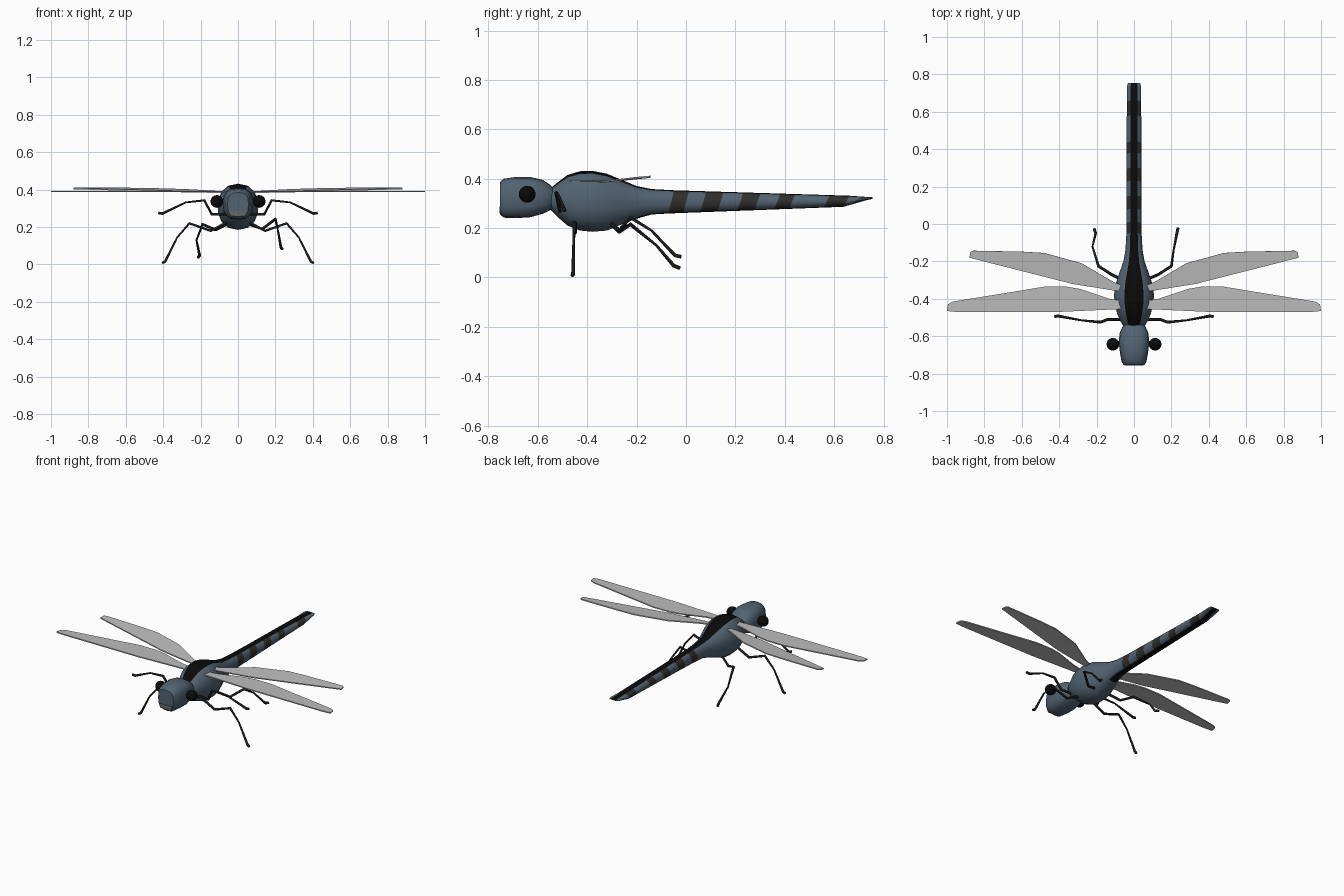
import bpy
import bmesh
from math import sin, cos, pi, copysign
from mathutils import Vector

default_cube = bpy.data.objects.get("Cube")
if default_cube:
    bpy.data.objects.remove(default_cube, do_unlink=True)


def make_material(name, red, green, blue):
    material = bpy.data.materials.new(name)
    material.use_nodes = True
    color = (red, green, blue, 1)
    material.diffuse_color = color
    material.node_tree.nodes["Principled BSDF"].inputs["Base Color"].default_value = color
    return material


slate_blue = make_material("slate blue", 0.085, 0.125, 0.17)
black = make_material("black", 0.003, 0.003, 0.003)
band_brown = make_material("dark band", 0.03, 0.028, 0.025)
wing_grey = make_material("wing grey", 0.5, 0.5, 0.5)
leg_black = make_material("leg black", 0.012, 0.012, 0.012)
mouth_grey = make_material("mouth grey", 0.14, 0.14, 0.14)


def finish(name, bm, materials, smooth_angle=None):
    """Turn a bmesh into a named object with its materials."""
    bmesh.ops.recalc_face_normals(bm, faces=bm.faces)
    mesh = bpy.data.meshes.new(name)
    bm.to_mesh(mesh)
    bm.free()
    for material in materials:
        mesh.materials.append(material)
    obj = bpy.data.objects.new(name, mesh)
    bpy.context.collection.objects.link(obj)
    if smooth_angle:
        bpy.ops.object.select_all(action="DESELECT")
        obj.select_set(True)
        bpy.context.view_layer.objects.active = obj
        bpy.ops.object.shade_smooth_by_angle(angle=smooth_angle)
    return obj


def loft(bm, rows, sides, power=1.0, paint=None):
    """Skin rings given as (y, half width, bottom, top, slant)."""
    rings = []
    for y, width, low, high, slant in rows:
        ring = []
        for i in range(sides):
            angle = 2 * pi * i / sides
            s, c = sin(angle), cos(angle)
            x = width * copysign(abs(s) ** power, s)
            up = copysign(abs(c) ** power, c)
            z = (low + high) / 2 + up * (high - low) / 2
            ring.append(bm.verts.new((x, y + slant * up, z)))
        rings.append(ring)
    for row, (a, b) in enumerate(zip(rings, rings[1:])):
        for i in range(sides):
            j = (i + 1) % sides
            face = bm.faces.new((a[i], a[j], b[j], b[i]))
            if paint:
                face.material_index = paint(row, i)
    bm.faces.new(rings[0])
    bm.faces.new(rings[-1])


# Thorax and tail in one skin
thorax_rows = [
    (-0.55, 0.055, 0.275, 0.36, 0),
    (-0.52, 0.075, 0.245, 0.385, 0),
    (-0.48, 0.092, 0.21, 0.415, 0),
    (-0.43, 0.105, 0.19, 0.43, 0),
    (-0.38, 0.11, 0.185, 0.432, 0),
    (-0.32, 0.10, 0.19, 0.42, 0),
    (-0.26, 0.08, 0.215, 0.395, 0),
    (-0.2, 0.058, 0.238, 0.37, 0),
    (-0.14, 0.047, 0.255, 0.358, 0),
]
tail_rows = []
for y in (-0.06, 0, 0.07, 0.14, 0.22, 0.29, 0.37, 0.43, 0.57, 0.65):
    along = (y + 0.06) / 0.81
    tail_rows.append((y, 0.042 - 0.003 * along, 0.259 + 0.031 * along,
                      0.353 - 0.025 * along, 0.012))
tail_rows.append((0.735, 0.038, 0.314, 0.326, 0))
tail_rows.append((0.755, 0.033, 0.318, 0.325, 0))
SIDES = 14
first_tail = len(thorax_rows)


def paint_body(row, i):
    if i in (0, SIDES - 1):
        return 1                                  # back stripe
    if row >= first_tail - 2 and i in (SIDES // 2 - 1, SIDES // 2):
        return 1                                  # belly stripe under the tail
    tail_row = row - first_tail
    return 2 if tail_row in (0, 2, 4, 6, 8) else 0


bm = bmesh.new()
loft(bm, thorax_rows + tail_rows, SIDES, 0.9, paint_body)
finish("body", bm, [slate_blue, black, band_brown], 0.7)

# Head
bm = bmesh.new()
loft(bm, [
    (-0.753, 0.056, 0.256, 0.385, 0),
    (-0.738, 0.066, 0.242, 0.4, 0),
    (-0.69, 0.075, 0.24, 0.407, 0),
    (-0.63, 0.082, 0.244, 0.407, 0),
    (-0.58, 0.076, 0.258, 0.395, 0),
    (-0.55, 0.062, 0.272, 0.375, 0),
    (-0.53, 0.045, 0.29, 0.355, 0),
], 16, 0.7)
finish("head", bm, [slate_blue], 0.7)

# Mouth plate
bm = bmesh.new()
bmesh.ops.create_cube(bm, size=1)
for v in bm.verts:
    taper = 0.1 if v.co.z > 0 else 0.075
    v.co = Vector((v.co.x * taper, -0.752 + v.co.y * 0.008, 0.273 + v.co.z * 0.028))
finish("mouth", bm, [mouth_grey])

# Eyes
for side, label in ((1, "left"), (-1, "right")):
    bm = bmesh.new()
    bmesh.ops.create_uvsphere(bm, u_segments=16, v_segments=10, radius=0.034)
    bmesh.ops.translate(bm, verts=bm.verts, vec=(side * 0.113, -0.643, 0.337))
    finish(label + "_eye", bm, [black], 0.8)


# Wings
def wing(name, outline, height, side):
    bm = bmesh.new()
    bm.faces.new([bm.verts.new((side * x, y, height(x, y))) for x, y in outline])
    obj = finish(name, bm, [wing_grey])
    solid = obj.modifiers.new("thickness", "SOLIDIFY")
    solid.thickness = 0.007
    solid.offset = 0


front_outline = [(0.07, -0.41), (0.13, -0.4), (0.29, -0.347), (0.36, -0.335),
                 (0.48, -0.335), (0.57, -0.35), (0.97, -0.415), (0.995, -0.43),
                 (1, -0.465), (0.95, -0.47), (0.4, -0.47), (0.07, -0.455)]
rear_outline = [(0.06, -0.33), (0.11, -0.31), (0.28, -0.21), (0.48, -0.155),
                (0.6, -0.148), (0.86, -0.143), (0.875, -0.15), (0.88, -0.18),
                (0.33, -0.32), (0.11, -0.355), (0.06, -0.36)]
for side, label in ((1, "left"), (-1, "right")):
    wing(label + "_front_wing", front_outline, lambda x, y: 0.39, side)
    wing(label + "_rear_wing", rear_outline,
         lambda x, y: 0.385 + 0.09 * (y + 0.36) + 0.005 * x, side)


# Legs
def leg(name, points):
    curve = bpy.data.curves.new(name, "CURVE")
    curve.dimensions = "3D"
    curve.bevel_depth = 0.008
    curve.bevel_resolution = 1
    curve.use_fill_caps = True
    spline = curve.splines.new("POLY")
    spline.points.add(len(points) - 1)
    for i, (point, co) in enumerate(zip(spline.points, points)):
        point.co = (*co, 1)
        point.radius = 1 - 0.35 * (i == len(points) - 3)
    curve.materials.append(leg_black)
    obj = bpy.data.objects.new(name, curve)
    bpy.context.collection.objects.link(obj)
    bpy.ops.object.select_all(action="DESELECT")
    obj.select_set(True)
    bpy.context.view_layer.objects.active = obj
    bpy.ops.object.convert(target="MESH")


front_leg = [(0.06, -0.51, 0.27), (0.14, -0.51, 0.268), (0.18, -0.525, 0.343),
             (0.28, -0.515, 0.332), (0.405, -0.492, 0.272), (0.425, -0.495, 0.276)]
middle_leg = [(0.06, -0.45, 0.225), (0.145, -0.45, 0.18), (0.26, -0.452, 0.22),
              (0.325, -0.455, 0.145), (0.39, -0.457, 0.015), (0.405, -0.46, 0.008)]
left_rear_leg = [(0.06, -0.3, 0.215), (0.13, -0.27, 0.19), (0.2, -0.225, 0.243),
                 (0.212, -0.14, 0.19), (0.23, -0.045, 0.09), (0.236, -0.02, 0.084)]
right_rear_leg = [(-0.06, -0.3, 0.215), (-0.12, -0.27, 0.185), (-0.19, -0.225, 0.215),
                  (-0.222, -0.12, 0.13), (-0.205, -0.05, 0.048), (-0.213, -0.025, 0.038)]
for side, label in ((1, "left"), (-1, "right")):
    leg(label + "_front_leg", [(side * x, y, z) for x, y, z in front_leg])
    leg(label + "_middle_leg", [(side * x, y, z) for x, y, z in middle_leg])
leg("left_rear_leg", left_rear_leg)
leg("right_rear_leg", right_rear_leg)
